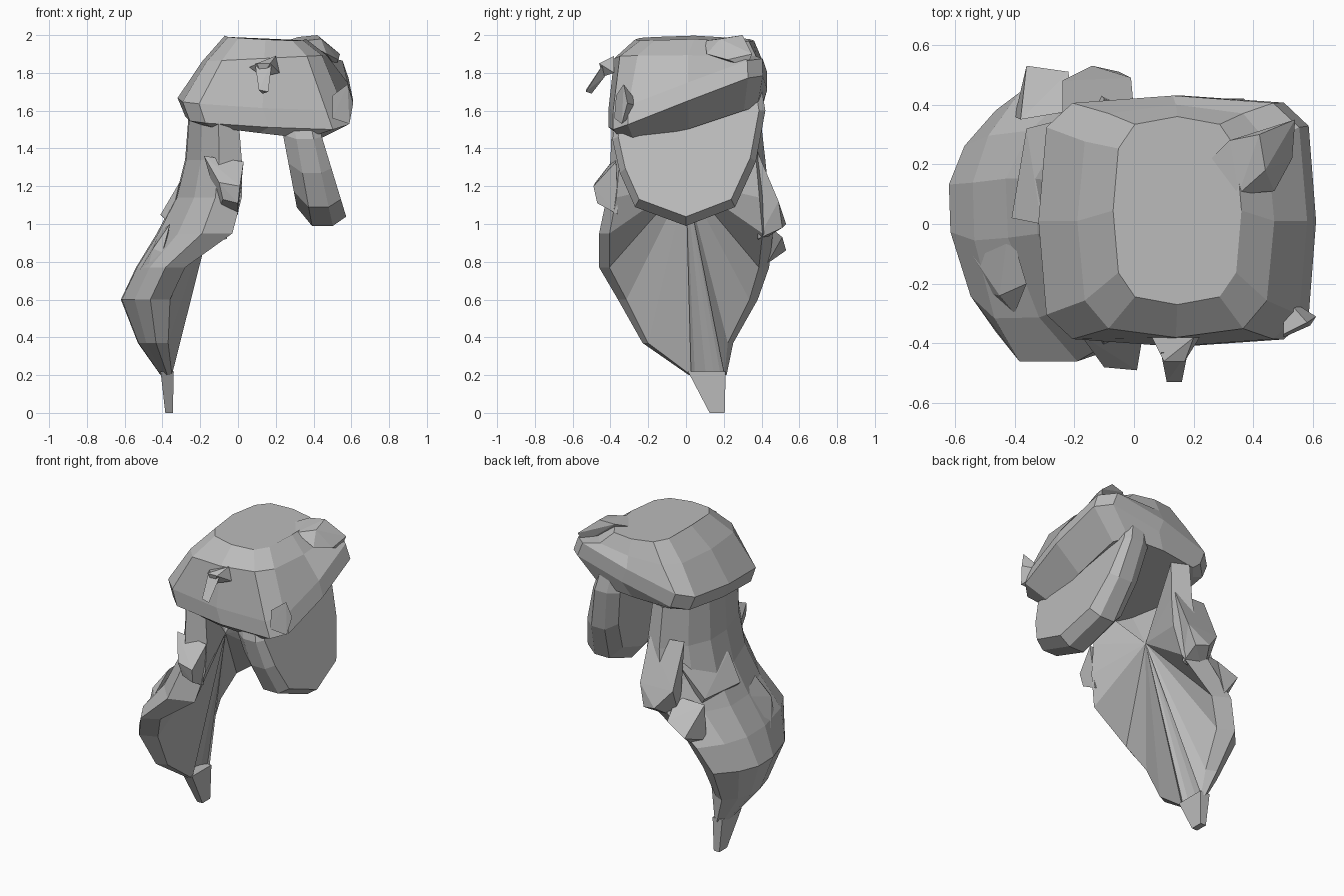
import bpy, bmesh, math

cube = bpy.data.objects.get("Cube")
if cube:
    bpy.data.objects.remove(cube)

gray = bpy.data.materials.new("plain_gray")
gray.use_nodes = True
tone = (0.5, 0.5, 0.5, 1)
gray.diffuse_color = tone
gray.node_tree.nodes["Principled BSDF"].inputs["Base Color"].default_value = tone


def finish(name, bm):
    bmesh.ops.recalc_face_normals(bm, faces=bm.faces[:])
    mesh = bpy.data.meshes.new(name)
    bm.to_mesh(mesh)
    bm.free()
    mesh.materials.append(gray)
    obj = bpy.data.objects.new(name, mesh)
    bpy.context.collection.objects.link(obj)


def loft(name, rings):
    """Skin a stack of equal-length closed rings and cap both ends."""
    bm = bmesh.new()
    loops = [[bm.verts.new(p) for p in ring] for ring in rings]
    for low, high in zip(loops, loops[1:]):
        for i in range(len(low)):
            j = (i + 1) % len(low)
            bm.faces.new((low[i], low[j], high[j], high[i]))
    bm.faces.new(loops[0])
    bm.faces.new(loops[-1])
    finish(name, bm)


def fan_sheet(name, rows, apex):
    """Skin open rows into a sheet and close its border with a fan."""
    bm = bmesh.new()
    grid = [[bm.verts.new(p) for p in row] for row in rows]
    for a, b in zip(grid, grid[1:]):
        for i in range(len(a) - 1):
            bm.faces.new((a[i], a[i + 1], b[i + 1], b[i]))
    tip = bm.verts.new(apex)
    for edge in [e for e in bm.edges if e.is_boundary]:
        bm.faces.new((*edge.verts, tip))
    finish(name, bm)


def hull(name, points):
    """Faceted solid wrapped around a few points."""
    bm = bmesh.new()
    for p in points:
        bm.verts.new(p)
    res = bmesh.ops.convex_hull(bm, input=bm.verts[:])
    loose = [g for g in res["geom_interior"] if isinstance(g, bmesh.types.BMVert)]
    bmesh.ops.delete(bm, geom=loose, context="VERTS")
    finish(name, bm)


# Cap: rounded-box rings over a slanted brim with a hollowed underside
def rim_height(x, y):
    u, v = (x + 0.3) / 0.9, (y + 0.4) / 0.84
    return 1.54 - 0.05 * u + 0.06 * v + 0.27 * u * v


def under_height(x, y):
    return rim_height(x, y) - 0.02 - 0.18 * max(0, x + 0.2) * min(1, 3 * (y + 0.5))


def cap_ring(x0, x1, y0, y1, power, height, columns=12):
    ring = []
    for i in range(columns):
        a = math.tau * i / columns
        c, s = math.cos(a), math.sin(a)
        x = (x0 + x1) / 2 + (x1 - x0) / 2 * math.copysign(abs(c) ** power, c)
        y = (y0 + y1) / 2 + (y1 - y0) / 2 * math.copysign(abs(s) ** power, s)
        ring.append((x, y, height(x, y)))
    return ring


loft("cap", [
    cap_ring(-0.22, 0.44, -0.37, 0.4, 0.4, under_height),
    cap_ring(-0.28, 0.61, -0.41, 0.43, 0.4, rim_height),
    cap_ring(-0.32, 0.58, -0.41, 0.43, 0.42, lambda x, y: rim_height(x, y) + 0.1),
    cap_ring(-0.19, 0.47, -0.38, 0.4, 0.55, lambda x, y: 1.87 + 0.05 * x),
    cap_ring(-0.07, 0.36, -0.27, 0.36, 0.6,
             lambda x, y: 2 - 0.05 * max(0, x) - 0.06 * abs(y)),
])

# Side flap: shield outline skinned from the inner to the outer face
shield = [(-0.36, 1.6), (-0.39, 1.45), (-0.35, 1.27), (-0.27, 1.09), (0, 0.99),
          (0.26, 1.09), (0.37, 1.33), (0.42, 1.6), (0.4, 1.72)]


def flap_ring(base, lean, shrink, lift):
    return [(base + lean * (1.5 - z), y * shrink, z + lift * (1.6 - z))
            for y, z in shield]


loft("side_flap", [
    flap_ring(0.23, 0.16, 0.9, 0.16),
    flap_ring(0.3, 0.18, 1.0, 0.0),
    flap_ring(0.39, 0.22, 1.0, 0.0),
    flap_ring(0.43, 0.28, 0.92, 0.08),
])


# Long lock: curved curtain closed by a folded inner fan, with a spike below
def lock_row(z, rim, outer, mid, half):
    profile = [(0, -0.88), (0.4, -1), (0.72, -0.68), (0.98, -0.1), (1, 0.33),
               (0.8, 0.68), (0.4, 1), (0, 0.88)]
    return [(rim + (outer - rim) * t, mid + half * w, z) for t, w in profile]


fan_sheet("long_lock", [lock_row(*r) for r in [
    (1.6, 0.0, -0.26, 0.0, 0.39),
    (1.34, 0.02, -0.28, 0.01, 0.41),
    (1.14, 0.02, -0.33, 0.01, 0.43),
    (0.95, -0.03, -0.43, 0.0, 0.46),
    (0.77, -0.28, -0.54, -0.01, 0.45),
    (0.6, -0.36, -0.62, 0.01, 0.37),
    (0.37, -0.37, -0.53, 0.01, 0.24),
    (0.2, -0.35, -0.41, 0.115, 0.1),
]], (-0.09, 0.0, 1.23))
hull("lock_spike", [(x, y, z) for z, x0, x1, y0, y1 in [
    (0.22, -0.41, -0.34, 0.01, 0.21), (0.0, -0.385, -0.345, 0.125, 0.205)]
    for x in (x0, x1) for y in (y0, y1)])

# Loose strands on the lock
hull("front_strand", [
    (-0.18, -0.37, 1.36), (0.03, -0.37, 1.33), (-0.1, -0.48, 1.22),
    (0.01, -0.49, 1.2), (-0.08, -0.46, 1.13), (0.0, -0.47, 1.11),
    (-0.1, -0.36, 1.08), (0.0, -0.36, 1.05)])
hull("back_strand", [
    (-0.24, 0.36, 1.4), (0.0, 0.38, 1.38), (-0.24, 0.48, 1.12),
    (-0.01, 0.49, 1.12), (-0.14, 0.53, 1.0), (-0.05, 0.51, 0.98),
    (-0.22, 0.38, 0.9), (-0.06, 0.38, 0.92)])
hull("low_back_strand", [
    (-0.38, 0.35, 1.02), (-0.2, 0.38, 1.04), (-0.36, 0.53, 0.86),
    (-0.22, 0.51, 0.93), (-0.34, 0.43, 0.79), (-0.4, 0.36, 0.8)])
hull("upper_outer_strand", [
    (-0.2, 0.36, 1.24), (-0.31, 0.0, 1.22), (-0.36, 0.32, 1.04),
    (-0.41, 0.02, 1.05), (-0.32, 0.3, 0.99), (-0.36, 0.02, 1.0)])
hull("outer_strand", [
    (-0.36, -0.2, 1.0), (-0.42, 0.0, 0.95), (-0.45, -0.24, 0.87),
    (-0.4, -0.3, 0.85), (-0.6, -0.02, 0.63), (-0.53, -0.22, 0.58),
    (-0.45, -0.1, 0.5)])

# Small curls on the cap
hull("front_curl_root", [
    (0.06, -0.38, 1.83), (0.2, -0.38, 1.89), (0.22, -0.38, 1.8),
    (0.1, -0.46, 1.85), (0.17, -0.46, 1.85), (0.13, -0.44, 1.78)])
hull("front_curl_tip", [
    (0.09, -0.43, 1.85), (0.18, -0.43, 1.86), (0.14, -0.43, 1.78),
    (0.11, -0.53, 1.71), (0.16, -0.53, 1.7), (0.13, -0.5, 1.69)])
hull("top_curl", [
    (0.26, 0.22, 1.97), (0.32, 0.28, 1.99), (0.42, 0.3, 2.0), (0.54, 0.35, 1.9),
    (0.53, 0.22, 1.87), (0.47, 0.11, 1.9), (0.35, 0.1, 1.97), (0.44, 0.18, 1.98),
    (0.52, 0.32, 1.83)])
hull("corner_curl", [
    (0.5, -0.37, 1.68), (0.58, -0.33, 1.74), (0.61, -0.31, 1.64),
    (0.59, -0.34, 1.53), (0.5, -0.38, 1.56), (0.5, -0.24, 1.62)])
